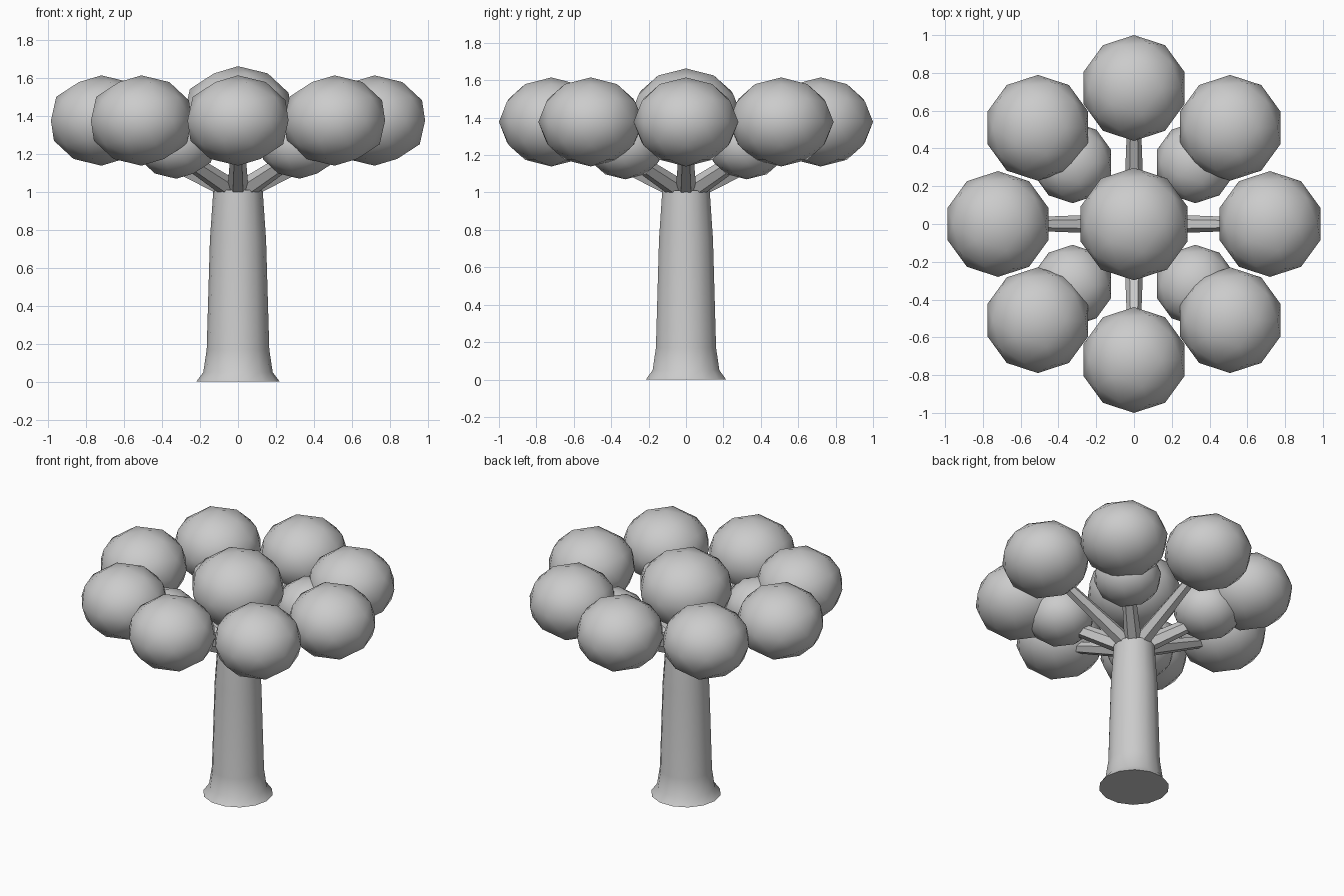
import bpy, bmesh, math
from mathutils import Vector

if "Cube" in bpy.data.objects:
    bpy.data.objects.remove(bpy.data.objects["Cube"])

grey = bpy.data.materials.new("plain_grey")
grey.diffuse_color = (0.6, 0.6, 0.6, 1)
grey.use_nodes = True
grey.node_tree.nodes["Principled BSDF"].inputs["Base Color"].default_value = grey.diffuse_color


def finish(bm, name, angle):
    """Turn a bmesh into a shaded, coloured object."""
    bmesh.ops.recalc_face_normals(bm, faces=bm.faces)
    me = bpy.data.meshes.new(name)
    bm.to_mesh(me)
    bm.free()
    me.materials.append(grey)
    ob = bpy.data.objects.new(name, me)
    bpy.context.collection.objects.link(ob)
    bpy.ops.object.select_all(action='DESELECT')
    ob.select_set(True)
    bpy.context.view_layer.objects.active = ob
    bpy.ops.object.shade_smooth_by_angle(angle=math.radians(angle))
    return ob


def loft(name, rings, sides, u, v, angle):
    """Skin round rings of (centre, radius) and cap both ends."""
    bm = bmesh.new()
    loops = []
    for centre, r in rings:
        loops.append([bm.verts.new(centre + r * (u * math.cos(a) + v * math.sin(a)))
                      for a in (2 * math.pi * i / sides for i in range(sides))])
    for lo, hi in zip(loops, loops[1:]):
        for i in range(sides):
            j = (i + 1) % sides
            bm.faces.new((lo[i], lo[j], hi[j], hi[i]))
    bm.faces.new(loops[0])
    bm.faces.new(loops[-1])
    return finish(bm, name, angle)


def foliage(name, centre, r):
    """Slightly flattened low-poly leaf ball."""
    bm = bmesh.new()
    bmesh.ops.create_icosphere(bm, subdivisions=2, radius=r)
    for v in bm.verts:
        v.co.z *= 0.85
        v.co += Vector(centre)
    finish(bm, name, 60)


# Trunk with flared foot
profile = [(0.22, 0), (0.183, 0.05), (0.165, 0.17), (0.148, 0.75), (0.13, 1.01)]
loft("trunk", [(Vector((0, 0, z)), r) for r, z in profile], 14,
     Vector((1, 0, 0)), Vector((0, 1, 0)), 40)

# Eight branches, each carrying an outer leaf ball
for k in range(8):
    a = k * math.pi / 4
    out = Vector((math.cos(a), math.sin(a), 0))
    start = out * 0.06 + Vector((0, 0, 1.02))
    end = out * 0.70 + Vector((0, 0, 1.32))
    side = Vector((-out.y, out.x, 0))
    up = (end - start).normalized().cross(side)
    loft(f"branch_{k + 1}", [(start, 0.055), (end, 0.03)], 6, side, up, 30)
    foliage(f"outer_foliage_{k + 1}", out * 0.72 + Vector((0, 0, 1.377)), 0.28)

# Four smaller leaf balls below, on the diagonals
for k in range(4):
    a = math.pi / 4 + k * math.pi / 2
    foliage(f"lower_foliage_{k + 1}",
            (0.46 * math.cos(a), 0.46 * math.sin(a), 1.253), 0.215)

# Central crown ball
foliage("crown_foliage", (0, 0, 1.41), 0.298)
